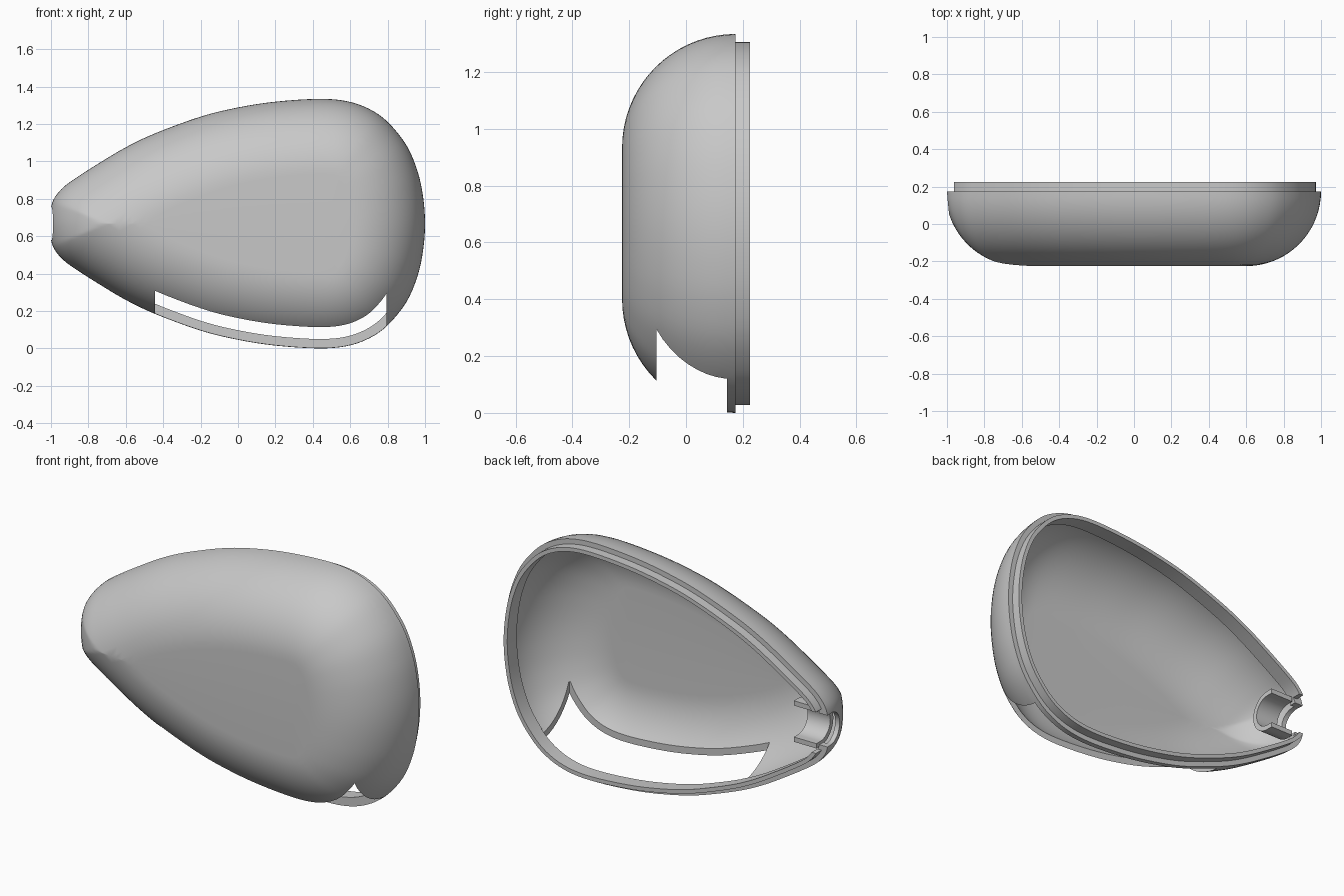
import bpy, bmesh, math
from mathutils import Vector
from mathutils.bvhtree import BVHTree

if "Cube" in bpy.data.objects:
    bpy.data.objects.remove(bpy.data.objects["Cube"])

MID = 0.667                              # height of the symmetry line
RIM, LIP, BAND = 0.175, 0.225, 0.14      # depths of rim, lip edge and inner band
R, WALL, STEP, THICK = 0.4, 0.026, 0.028, 0.05
NECK = 0.14                              # depth of the neck axis

grey = bpy.data.materials.new("grey plastic")
grey.use_nodes = True
grey.diffuse_color = (0.58, 0.58, 0.58, 1)
grey.node_tree.nodes["Principled BSDF"].inputs["Base Color"].default_value = (0.58, 0.58, 0.58, 1)

# Upper half of the egg outline: x and half height
half = [(-1.008, 0), (-1, .085), (-.98, .14), (-.93, .198), (-.85, .255), (-.74, .325),
        (-.6, .408), (-.445, .482), (-.2, .572), (0, .621), (.2, .652), (.43, .667),
        (.58, .655), (.7, .614), (.8, .544), (.9, .42), (.96, .28), (.99, .14), (1, 0)]


def smooth_curve(pts, n):
    """Catmull-Rom through a half outline, mirrored past both ends."""
    p = [Vector(q) for q in pts]
    p = [Vector((p[1].x, -p[1].y))] + p + [Vector((p[-2].x, -p[-2].y))]
    out = []
    for a, b, c, d in zip(p, p[1:], p[2:], p[3:]):
        for k in range(n):
            t = k / n
            out.append(b + (c - a) * (t / 2) + (a - b * 2.5 + c * 2 - d / 2) * t * t
                       + (b * 1.5 - c * 1.5 + d / 2 - a / 2) * t ** 3)
    return out + [Vector(pts[-1])]


upper = smooth_curve(half, 4)
outline = upper + [Vector((p.x, -p.y)) for p in reversed(upper[1:-1])]
N = len(outline)

# Ribbon along the outline, used to measure distance to the edge
ribbon = BVHTree.FromPolygons(
    [Vector((p.x, y, p.y)) for y in (-1, 1) for p in outline],
    [(i, (i + 1) % N, (i + 1) % N + N, i + N) for i in range(N)])


def edge_distance(p):
    return ribbon.find_nearest(Vector((p.x, 0, p.y)))[3]


def inset(p, d):
    """Move from the outline toward the spine until the edge is d away."""
    spine = Vector((min(max(p.x, -.65), .5), 0))
    reach = edge_distance(spine)
    if d <= 0:
        return p, 0
    if reach <= d:
        return spine, reach
    lo, hi = 0, 1
    for _ in range(22):
        m = (lo + hi) / 2
        if edge_distance(p.lerp(spine, m)) < d:
            lo = m
        else:
            hi = m
    return p.lerp(spine, hi), d


def dome(radius):
    """Depth of a rounded shell at a given distance from the edge."""
    return lambda d: RIM - math.sqrt(max(radius ** 2 - max(R - d, 0) ** 2, 0))


def arc(radius, start):
    """Edge distances along a rounded shell, from a start angle to the flat."""
    turn = math.pi / 2 - start
    return [R - radius * math.cos(start + turn * k / 18) for k in range(19)]


# Rings from the outer centre, over the lip and inner band, to the inner centre
outer, inner = dome(R), dome(R - WALL)
rings = [(9, outer)] + [(d, outer) for d in reversed(arc(R, 0))]
rings += [(STEP, lambda d: RIM), (STEP, lambda d: LIP)]
rings += [(THICK, lambda d: LIP), (THICK, lambda d: BAND)]
rings += [(d, inner) for d in arc(R - WALL, math.asin((RIM - BAND) / (R - WALL)))]
rings += [(9, inner)]

bm = bmesh.new()
rows = []
for dist, depth in rings:
    row = []
    for p in outline:
        q, d = inset(p, dist)
        row.append(bm.verts.new((q.x, depth(d), MID + q.y)))
    rows.append(row)
for a, b in zip(rows, rows[1:]):
    for i in range(N):
        j = (i + 1) % N
        bm.faces.new((a[i], a[j], b[j], b[i]))
bmesh.ops.remove_doubles(bm, verts=bm.verts, dist=1e-4)
bmesh.ops.recalc_face_normals(bm, faces=bm.faces)
mesh = bpy.data.meshes.new("shell")
bm.to_mesh(mesh)
bm.free()
shell = bpy.data.objects.new("shell", mesh)
bpy.context.collection.objects.link(shell)
mesh.materials.append(grey)


def box(name, x, y, z):
    bpy.ops.mesh.primitive_cube_add(size=1, location=[sum(r) / 2 for r in (x, y, z)])
    ob = bpy.context.object
    ob.name = name
    ob.scale = [r[1] - r[0] for r in (x, y, z)]
    ob.data.materials.append(grey)
    return ob


def combine(target, tool, operation):
    bpy.context.view_layer.update()
    mod = target.modifiers.new(operation, "BOOLEAN")
    mod.operation, mod.object, mod.solver = operation, tool, "EXACT"
    bpy.ops.object.select_all(action="DESELECT")
    bpy.context.view_layer.objects.active = target
    target.select_set(True)
    bpy.ops.object.modifier_apply(modifier=mod.name)
    bpy.data.objects.remove(tool)


def trough(name, radius, x0, x1, top):
    """U-shaped bar along the neck axis, flat at the top depth."""
    bpy.ops.mesh.primitive_cylinder_add(vertices=64, radius=radius, depth=x1 - x0,
                                        location=((x0 + x1) / 2, NECK, MID),
                                        rotation=(0, math.pi / 2, 0))
    ob = bpy.context.object
    ob.name = name
    ob.data.materials.append(grey)
    combine(ob, box("upper", (x0, x1), (NECK, .5), (MID - radius, MID + radius)), "UNION")
    combine(ob, box("trim", (x0 - 1, x1 + 1), (top, 1), (0, 2)), "DIFFERENCE")
    return ob


# Half collar behind the neck opening
combine(shell, trough("neck_collar", .115, -.93, -.79, RIM - .001), "UNION")

# Lip gap, neck opening and underside slot
combine(shell, box("lip_gap", (-1.2, -.8), (RIM, .4), (MID - .115, MID + .115)), "DIFFERENCE")
combine(shell, trough("neck_hole", .088, -1.2, -.7, .4), "DIFFERENCE")
combine(shell, box("slot", (-.445, .795), (-.104, .145), (-.2, .36)), "DIFFERENCE")

# Smooth shading with crisp rims
bpy.ops.object.select_all(action="DESELECT")
shell.select_set(True)
bpy.context.view_layer.objects.active = shell
bpy.ops.object.shade_smooth_by_angle(angle=math.radians(30))
